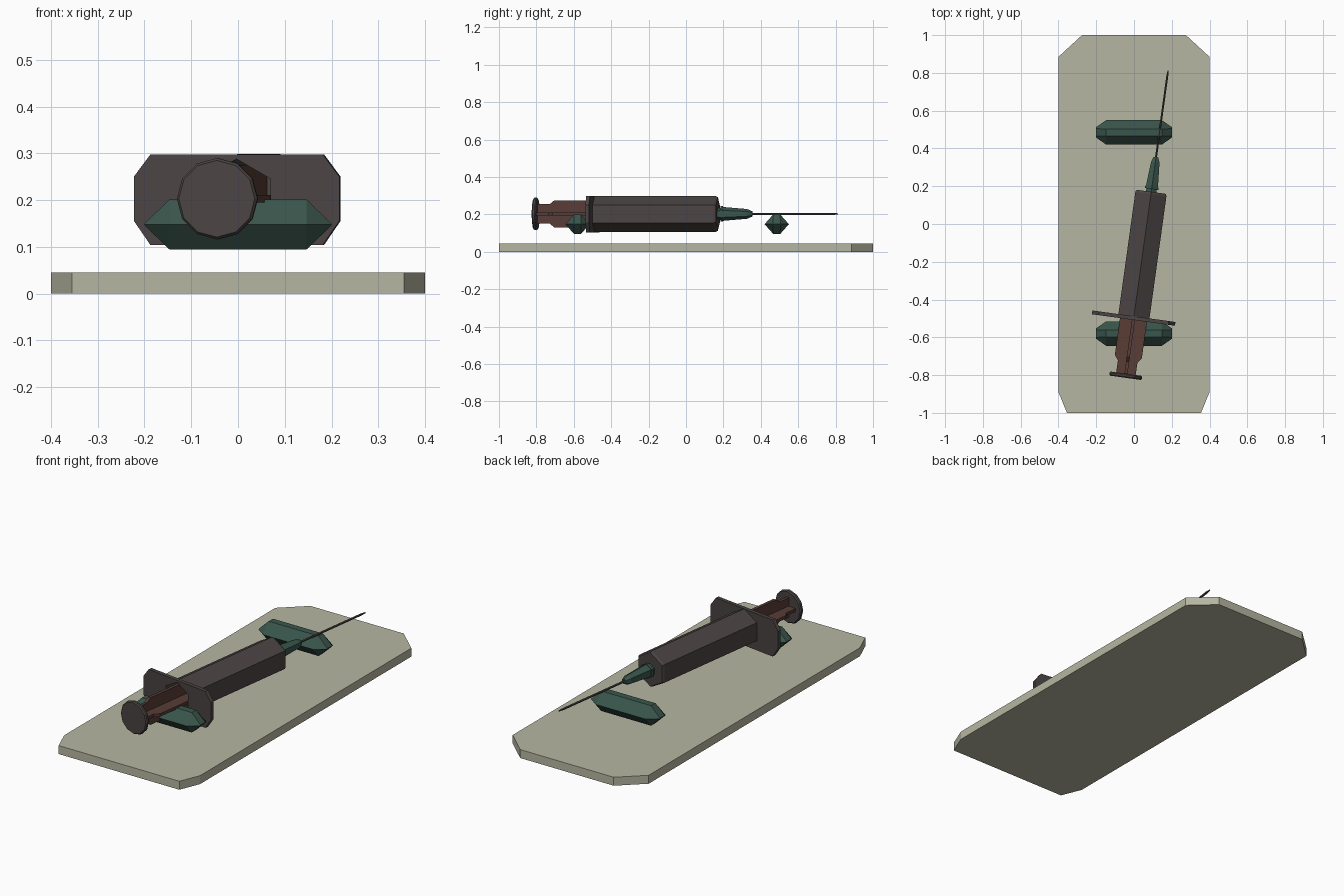
import bpy, bmesh, math
from mathutils import Matrix

if "Cube" in bpy.data.objects:
    bpy.data.objects.remove(bpy.data.objects["Cube"])


def material(name, col):
    m = bpy.data.materials.new(name)
    m.diffuse_color = (*col, 1)
    m.use_nodes = True
    m.node_tree.nodes["Principled BSDF"].inputs["Base Color"].default_value = m.diffuse_color
    return m


STONE = material("pale stone", (0.47, 0.47, 0.36))
GREY = material("dark grey", (0.070, 0.058, 0.057))
RED = material("rust brown", (0.100, 0.046, 0.037))
GREEN = material("dark green", (0.042, 0.092, 0.072))

# syringe local frame: axis along +y, turned slightly clockwise
AXIS = Matrix.Translation((0.0675, 0, 0.203)) @ Matrix.Rotation(math.radians(-7.9), 4, 'Z')


def finish(bm, name, mat, matrix=Matrix()):
    bmesh.ops.recalc_face_normals(bm, faces=bm.faces)
    bm.transform(matrix)
    me = bpy.data.meshes.new(name)
    bm.to_mesh(me)
    bm.free()
    me.materials.append(mat)
    ob = bpy.data.objects.new(name, me)
    bpy.context.collection.objects.link(ob)
    return ob


def loft(name, rings, mat, matrix=Matrix()):
    """Skin a list of 3D rings and cap both ends."""
    bm = bmesh.new()
    vs = [[bm.verts.new(p) for p in r] for r in rings]
    n = len(vs[0])
    for a, b in zip(vs, vs[1:]):
        for i in range(n):
            j = (i + 1) % n
            bm.faces.new((a[i], a[j], b[j], b[i]))
    bm.faces.new(vs[0])
    bm.faces.new(vs[-1])
    return finish(bm, name, mat, matrix)


def ring(t, r, n=6):
    # first vertex points straight up
    return [(r * math.sin(2 * math.pi * i / n), t, r * math.cos(2 * math.pi * i / n))
            for i in range(n)]


def turned(name, profile, mat, n=6):
    return loft(name, [ring(t, r, n) for t, r in profile], mat, AXIS)


# base board with clipped corners
half = [(0.355, -1), (0.4, -0.89), (0.4, 0.885), (0.275, 1)]
outline = half + [(-x, y) for x, y in reversed(half)]
loft("base_board", [[(x, y, z) for x, y in outline] for z in (0, 0.045)], STONE)

# two faceted rests, pinched to a short edge at each end
for name, y0 in (("front_rest", -0.58), ("back_rest", 0.485)):
    def section(x, wide, flat, h):
        return [(x, y0 + y, 0.148 + z) for y, z in
                ((wide, 0), (flat, h), (-flat, h), (-wide, 0), (-flat, -h), (flat, -h))]
    loft(name, [section(-0.2, 0.028, 0.02, 0.002), section(-0.147, 0.065, 0.018, 0.053),
                section(0.147, 0.065, 0.018, 0.053), section(0.2, 0.028, 0.02, 0.002)], GREEN)

# hollow hexagonal barrel
turned("barrel", [(0.13, 0.085), (-0.495, 0.085), (-0.495, 0.096), (0.16, 0.096),
                  (0.172, 0.09)], GREY)

# finger flange with hexagonal opening
bm = bmesh.new()
octagon = [(0.222, 0.047), (0.186, 0.095), (-0.186, 0.095), (-0.222, 0.047),
           (-0.222, -0.047), (-0.186, -0.099), (0.186, -0.099), (0.222, -0.047)]
edges = []
for loop in ([(x, -0.513, z) for x, z in octagon], ring(-0.513, 0.085)):
    vs = [bm.verts.new(p) for p in loop]
    edges += [bm.edges.new((vs[i - 1], vs[i])) for i in range(len(vs))]
bmesh.ops.triangle_fill(bm, edges=edges, use_beauty=True)
ext = bmesh.ops.extrude_face_region(bm, geom=bm.faces[:], use_keep_orig=True)
bmesh.ops.translate(bm, vec=(0, 0.02, 0),
                    verts=[g for g in ext["geom"] if isinstance(g, bmesh.types.BMVert)])
finish(bm, "finger_flange", GREY, AXIS)

# plunger: two crossed stepped fins
fin = [(-0.81, 0.052), (-0.735, 0.052), (-0.71, 0.072), (-0.1, 0.072)]
fin_outline = fin + [(t, -w) for t, w in reversed(fin)]
for name, turn in (("plunger_fin_flat", 0), ("plunger_fin_upright", 90)):
    loft(name, [[(w, t, z) for t, w in fin_outline] for z in (-0.008, 0.008)], RED,
         AXIS @ Matrix.Rotation(math.radians(turn), 4, 'Y'))

# piston inside the barrel and thumb disc at the end
turned("piston", [(-0.1, 0.082), (-0.03, 0.082)], GREY)
turned("thumb_disc", [(-0.822, 0.082), (-0.816, 0.087), (-0.806, 0.087), (-0.800, 0.082)], GREY, 12)

# needle hub and needle
turned("needle_hub", [(0.165, 0.032), (0.187, 0.032), (0.187, 0.041), (0.2, 0.041),
                      (0.2, 0.037), (0.33, 0.026), (0.358, 0.014)], GREEN)
turned("needle", [(0.34, 0.006), (0.79, 0.006), (0.82, 0.003)], GREY)
